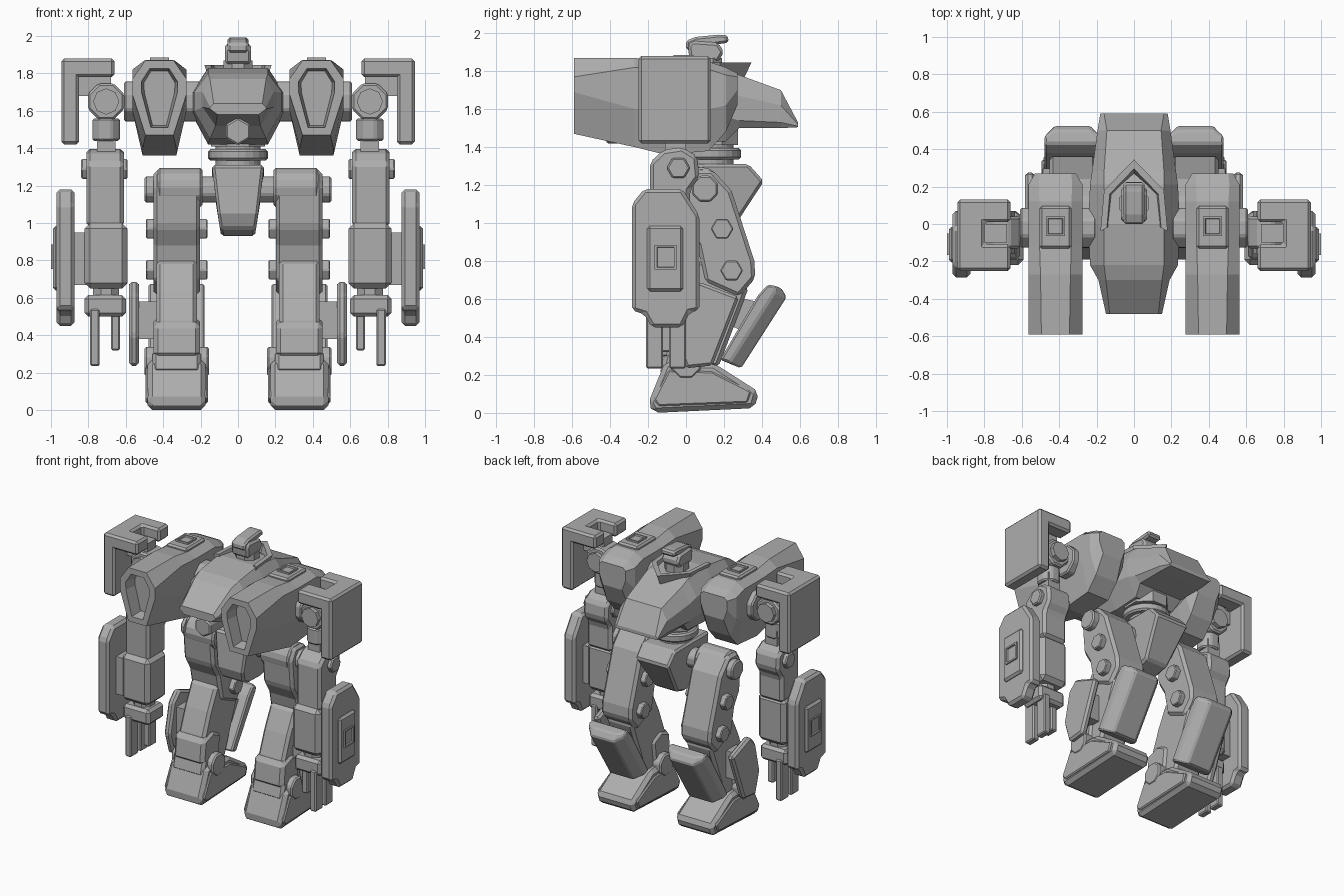
import bpy, bmesh, math
from mathutils import Vector

grey = bpy.data.materials.new("armour_grey")
grey.diffuse_color = (0.42, 0.42, 0.42, 1)


def finish(name, bm, bevel=0.0):
    bmesh.ops.recalc_face_normals(bm, faces=bm.faces)
    me = bpy.data.meshes.new(name)
    bm.to_mesh(me)
    bm.free()
    me.materials.append(grey)
    ob = bpy.data.objects.new(name, me)
    bpy.context.collection.objects.link(ob)
    if bevel:
        m = ob.modifiers.new("chamfer", 'BEVEL')
        m.width, m.segments, m.angle_limit = bevel, 1, math.radians(25)
    return ob


def loft(name, rings, bevel=0.0, inset=None):
    """Skin a list of matching point rings; inset=(width, Vector) sinks the first cap."""
    bm = bmesh.new()
    vs = [[bm.verts.new(p) for p in r] for r in rings]
    n = len(vs[0])
    for a, b in zip(vs, vs[1:]):
        for i in range(n):
            j = (i + 1) % n
            bm.faces.new((a[i], a[j], b[j], b[i]))
    cap = bm.faces.new(vs[0])
    bm.faces.new(vs[-1][::-1])
    if inset:
        bmesh.ops.recalc_face_normals(bm, faces=bm.faces)
        bmesh.ops.inset_region(bm, faces=[cap], thickness=inset[0])
        bmesh.ops.inset_region(bm, faces=[cap], thickness=inset[0] * 0.3)
        bmesh.ops.translate(bm, verts=cap.verts, vec=inset[1])
    return finish(name, bm, bevel)


def prism_x(name, prof, x0, x1, bevel=0.0, inset=None):
    return loft(name, [[(x, y, z) for y, z in prof] for x in (x0, x1)], bevel, inset)


def prism_y(name, prof, y0, y1, bevel=0.0):
    return loft(name, [[(x, y, z) for x, z in prof] for y in (y0, y1)], bevel)


def prism_z(name, prof, z0, z1, bevel=0.0, inset=None):
    return loft(name, [[(x, y, z) for x, y in prof] for z in (z0, z1)], bevel, inset)


def rect(u0, u1, v0, v1):
    return [(u0, v0), (u1, v0), (u1, v1), (u0, v1)]


def box(name, x0, x1, y0, y1, z0, z1, bevel=0.0):
    return prism_z(name, rect(x0, x1, y0, y1), z0, z1, bevel)


def circle(u, v, r, n, turn=0.0):
    return [(u + r * math.cos(turn + 2 * math.pi * i / n),
             v + r * math.sin(turn + 2 * math.pi * i / n)) for i in range(n)]


def section(y, cx, wt, zt, wm, zm, wl, zl, wb, zb):
    """Eight-sided cross-section at depth y, from half-widths and heights."""
    half = [(wt, zt), (wm, zm), (wl, zl), (wb, zb)]
    return [(cx + w, y, z) for w, z in half] + [(cx - w, y, z) for w, z in half[::-1]]


# Torso hull
loft("torso", [section(*s) for s in (
    (-0.48, 0, .13, 1.64, .15, 1.62, .15, 1.61, .11, 1.58),
    (-0.30, 0, .15, 1.77, .19, 1.70, .19, 1.62, .12, 1.52),
    (-0.22, 0, .16, 1.80, .235, 1.70, .235, 1.60, .15, 1.45),
    (0.00, 0, .16, 1.83, .245, 1.70, .245, 1.58, .16, 1.42),
    (0.21, 0, .16, 1.81, .235, 1.70, .235, 1.56, .16, 1.43),
    (0.28, 0, .16, 1.78, .225, 1.67, .225, 1.54, .18, 1.50),
    (0.50, 0, .145, 1.70, .195, 1.62, .195, 1.53, .18, 1.50),
    (0.59, 0, .16, 1.53, .18, 1.52, .18, 1.51, .17, 1.505))])
prism_y("nose_sensor", circle(0, 1.49, .075, 6, math.pi / 6), -0.42, -0.1, .01)

# Neck collar: an arch open to the front, flaring upward
arch = [(-.18, -.04), (-.16, .18), (0, .345), (.16, .18), (.18, -.04),
        (.145, -.02), (.13, .16), (0, .295), (-.13, .16), (-.145, -.02)]
loft("collar", [[(x * f, .1 + (y - .1) * f, z) for x, y in arch]
                for f, z in ((.85, 1.77), (1, 1.845))])

# Head and cap
prism_z("neck", circle(0, .11, .085, 8, math.pi / 8), 1.78, 1.87)
prism_x("head", [(.02, 1.85), (.01, 1.93), (.03, 1.96), (.17, 1.95), (.2, 1.9), (.17, 1.85)],
        -.07, .07, .015)
prism_x("head_cap", [(.0, 1.91), (.0, 1.96), (.05, 1.98), (.17, 1.992), (.22, 1.99),
                     (.225, 1.95), (.15, 1.94)], -.055, .055, .012)

# Waist rings and pelvis
prism_z("waist_bowl", circle(0, .13, .155, 8, math.pi / 8), 1.41, 1.52)
prism_z("waist_core", circle(0, .13, .12, 24), 1.28, 1.45)
prism_z("waist_ring", circle(0, .13, .16, 24), 1.335, 1.395, .012)
pelvis = [(-.08, 1.31), (.33, 1.31), (.41, 1.22), (.24, .96), (.14, .93), (.0, .935),
          (-.07, .97), (-.1, 1.05)]
loft("pelvis", [[(s * (.09 + .05 * min(1, (z - .93) / .3)), y, z) for y, z in pelvis]
                for s in (-1, 1)], .015)

for s, side in ((-1, "left_"), (1, "right_")):
    # Weapon pod with recessed muzzle
    c = .42 * s
    loft(side + "pod", [section(y, c, *r) for y, *r in (
        (-.59, .075, 1.87, .145, 1.77, .145, 1.69, .075, 1.47),
        (-.27, .08, 1.87, .145, 1.82, .145, 1.60, .09, 1.40),
        (-.11, .085, 1.85, .145, 1.81, .145, 1.60, .09, 1.36),
        (.12, .085, 1.85, .145, 1.81, .145, 1.60, .09, 1.38),
        (.21, .09, 1.82, .145, 1.78, .145, 1.62, .09, 1.48),
        (.27, .085, 1.79, .11, 1.77, .11, 1.70, .08, 1.62))],
        inset=(.05, Vector((0, .09, 0))))
    prism_z(side + "pod_hatch", rect(c - .085, c + .085, -.13, .095), 1.83, 1.873, .012)
    prism_z(side + "pod_hatch_square", rect(c - .05, c + .05, -.065, .04), 1.885, 1.86, 0,
            (.015, Vector((0, 0, -.01))))
    prism_x(side + "pod_axle", circle(-.02, 1.65, .115, 8, math.pi / 8), .2 * s, .61 * s, .01)

    # Shoulder joint
    prism_y(side + "shoulder", circle(.705 * s, 1.65, .105, 8, math.pi / 8), -.13, .04, .012)
    prism_y(side + "shoulder_bolt", circle(.705 * s, 1.65, .07, 8), -.16, .07)
    box(side + "shoulder_bracket", .68 * s, .86 * s, -.1, 0, 1.68, 1.81)

    # Shoulder guard: outer plate and notched top plate
    box(side + "guard_side", .85 * s, .945 * s, -.25, .13, 1.42, 1.86, .015)
    top = [(.945, -.25), (.66, -.25), (.66, -.11), (.8, -.11), (.8, .01), (.66, .01),
           (.66, .13), (.945, .13)]
    prism_z(side + "guard_top", [(x * s, y) for x, y in top], 1.78, 1.88, .015)

    # Arm
    prism_z(side + "arm_neck", circle(.705 * s, -.06, .08, 8, math.pi / 8), 1.44, 1.56, .01)
    box(side + "arm_link", .655 * s, .755 * s, -.11, .0, 1.3, 1.5)
    elbow = [(-.19, .98), (-.19, 1.32), (-.12, 1.385), (-.02, 1.4), (.06, 1.35), (.07, 1.24),
             (.02, 1.17), (.02, .98)]
    prism_x(side + "upper_arm", elbow, .61 * s, .81 * s, .02)
    prism_x(side + "elbow_bolt", circle(-.04, 1.29, .062, 6), .59 * s, .84 * s, .008)
    box(side + "forearm", .59 * s, .82 * s, -.22, .01, .65, 1.0, .03)
    prism_z(side + "wrist", circle(.705 * s, -.105, .075, 8, math.pi / 8), .58, .67)
    box(side + "palm", .6 * s, .82 * s, -.2, -.01, .5, .615, .02)
    for i, y in enumerate((-.165, -.045)):
        box(side + "finger_%d" % (i + 1), .74 * s, .79 * s, y - .045, y + .045, .235, .54, .008)
    box(side + "thumb", .63 * s, .68 * s, -.15, -.06, .32, .54, .008)

    # Forearm shield
    plate = [(-.285, 1.1), (-.22, 1.18), (-.02, 1.18), (.07, 1.04), (.07, .54), (.02, .53),
             (-.02, .45), (-.18, .45), (-.22, .52), (-.285, .54)]
    prism_x(side + "shield", plate, .875 * s, .97 * s, .018)
    box(side + "shield_mount", .8 * s, .885 * s, -.19, -.03, .67, .95)
    prism_x(side + "shield_hatch", rect(-.205, -.015, .64, .985), .9 * s, .99 * s, .015)
    prism_x(side + "shield_square", rect(-.165, -.05, .755, .885), 1.0 * s, .97 * s, 0,
            (.017, Vector((-.015 * s, 0, 0))))

    # Hip and thigh
    k = .328 * s
    prism_x(side + "hip_barrel", circle(.08, 1.19, .105, 16), .19 * s, .43 * s, .012)
    prism_x(side + "hip_axle", circle(.1, 1.18, .075, 8, math.pi / 8), .1 * s, .5 * s, .01)
    thigh = [(-.02, 1.2), (.03, 1.28), (.14, 1.28), (.24, 1.17), (.36, .8), (.365, .71),
             (.28, .61), (.1, .69), (.06, .88), (.0, .98)]
    prism_x(side + "thigh", thigh, k - .125, k + .125, .02)
    for i, (y, z) in enumerate(((.19, .97), (.24, .75))):
        prism_x(side + "thigh_bolt_%d" % (i + 1), circle(y, z, .06, 6), k - .165, k + .165, .006)

    # Shin, side plate and calf armour
    shin = [(.06, .8), (.26, .8), (.33, .66), (.17, .24), (-.06, .24), (-.09, .46), (-.02, .64)]
    prism_x(side + "shin", shin, k - .108, k + .108, .02)
    prism_x(side + "shin_cuff", [(-.13, .28), (-.11, .46), (.0, .5), (.1, .45), (.08, .27)],
            k - .125, k + .125, .025)
    side_plate = [(.0, .62), (.07, .69), (.28, .61), (.14, .25), (.0, .235), (-.05, .4)]
    prism_x(side + "shin_plate", side_plate, .53 * s, .582 * s, .015)
    box(side + "shin_plate_mount", .42 * s, .54 * s, .03, .15, .38, .58)
    # calf shell: four stations across, thinner at both outer edges
    loft(side + "calf_armour", [
        [(k + x, y, z) for y, z in ((.38, .62), (.43, .675), (.5 - .6 * t, .66 + .2 * t),
                                    (.53 - t, .61 + .5 * t), (.29 - t, .235 + .5 * t),
                                    (.18, .28))]
        for x, t in ((-.15, .06), (-.095, 0), (.095, 0), (.15, .06))], .01)
    prism_x(side + "calf_mount", [(.15, .5), (.22, .62), (.4, .58), (.32, .42)],
            k - .08, k + .08)

    # Ankle and wedge foot with side panels
    prism_x(side + "ankle", circle(0, .26, .085, 8, math.pi / 8), k - .172, k + .172, .01)
    foot = [(-.2, .05), (-.11, .27), (.15, .26), (.385, .11), (.36, .025), (-.17, .0)]
    prism_x(side + "foot", foot, k - .155, k + .155, .025)
    prism_x(side + "foot_panel", [(.05 + (y - .05) * .88, .12 + (z - .12) * .7) for y, z in foot],
            k - .167, k + .167, .008)
    prism_x(side + "instep", [(-.14, .2), (-.11, .32), (.02, .32), (.1, .2)],
            k - .13, k + .13, .02)
